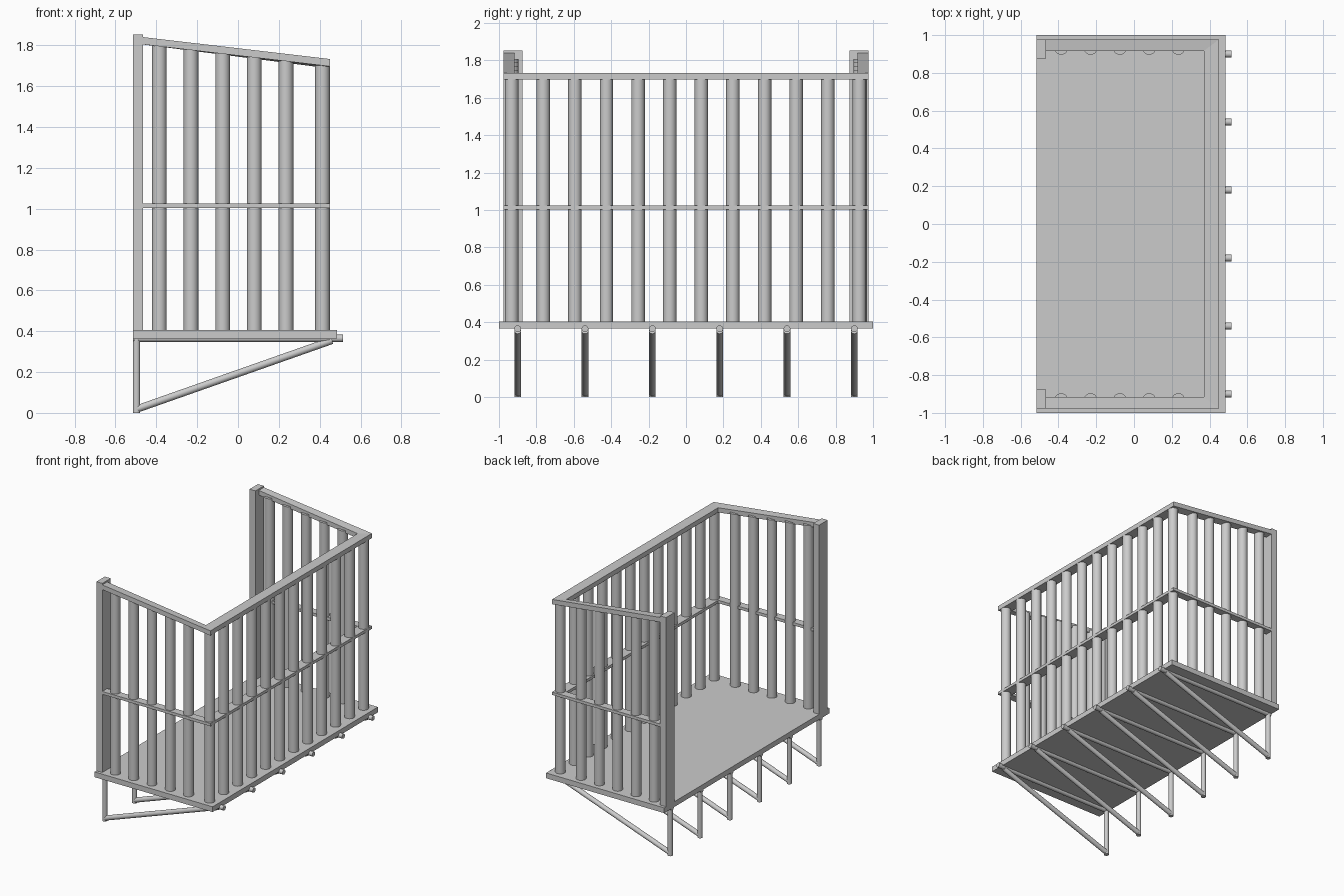
import bpy
import bmesh
import math
from mathutils import Vector

cube = bpy.data.objects.get("Cube")
if cube:
    bpy.data.objects.remove(cube, do_unlink=True)

steel = bpy.data.materials.new("grey_steel")
steel.use_nodes = True
steel.diffuse_color = (0.6, 0.6, 0.6, 1)
steel.node_tree.nodes["Principled BSDF"].inputs["Base Color"].default_value = (0.6, 0.6, 0.6, 1)


def finish(name, bm, smooth=False):
    """Turn a bmesh into a named object in the scene."""
    bmesh.ops.recalc_face_normals(bm, faces=bm.faces)
    mesh = bpy.data.meshes.new(name)
    bm.to_mesh(mesh)
    bm.free()
    mesh.materials.append(steel)
    obj = bpy.data.objects.new(name, mesh)
    bpy.context.collection.objects.link(obj)
    if smooth:
        bpy.ops.object.select_all(action="DESELECT")
        bpy.context.view_layer.objects.active = obj
        obj.select_set(True)
        bpy.ops.object.shade_smooth_by_angle(angle=math.radians(40))
    return obj


def box(name, low, high):
    low, high = Vector(low), Vector(high)
    bm = bmesh.new()
    bmesh.ops.create_cube(bm, size=1)
    bmesh.ops.scale(bm, vec=high - low, verts=bm.verts)
    bmesh.ops.translate(bm, vec=(low + high) / 2, verts=bm.verts)
    return finish(name, bm)


def add_rod(bm, start, end, radius, sides=20):
    """Capped cylinder between two points."""
    start, end = Vector(start), Vector(end)
    axis = end - start
    rod = bmesh.ops.create_cone(bm, cap_ends=True, segments=sides, radius1=radius,
                                radius2=radius, depth=axis.length)
    turn = Vector((0, 0, 1)).rotation_difference(axis).to_matrix()
    bmesh.ops.rotate(bm, cent=(0, 0, 0), matrix=turn, verts=rod["verts"])
    bmesh.ops.translate(bm, vec=(start + end) / 2, verts=rod["verts"])


WALL_X = -0.48
OUTER = Vector((0.45, 0.977))
INNER = Vector((0.37, 0.917))


def u_rail(name, z_wall, z_front, thick):
    """Mitred rail running round three sides, sloping down from the wall."""
    bm = bmesh.new()
    rings = []
    for side, at_wall in ((-1, True), (-1, False), (1, False), (1, True)):
        z = z_wall if at_wall else z_front
        ring = []
        for edge, height in ((OUTER, z), (INNER, z), (INNER, z - thick), (OUTER, z - thick)):
            x = WALL_X if at_wall else edge.x
            ring.append(bm.verts.new((x, side * edge.y, height)))
        rings.append(ring)
    for a, b in zip(rings, rings[1:]):
        for i in range(4):
            j = (i + 1) % 4
            bm.faces.new((a[i], a[j], b[j], b[i]))
    bm.faces.new(rings[0])
    bm.faces.new(rings[-1])
    return finish(name, bm)


# Floor and rails
FLOOR_TOP = 0.405
box("floor_slab", (-0.515, -1, 0.365), (0.485, 1, FLOOR_TOP))
u_rail("top_rail", 1.842, 1.733, 0.036)
u_rail("middle_rail", 1.025, 1.025, 0.022)

# Wall posts at the open back
for label, side in (("right", -1), ("left", 1)):
    ys = sorted((side * 0.875, side * 0.977))
    box(f"{label}_wall_post", (-0.515, ys[0], 0.39), (-0.465, ys[1], 1.852))

# Front bars
BAR = 0.036
bm = bmesh.new()
for i in range(12):
    y = -0.932 + 0.169 * i
    add_rod(bm, (0.414, y, FLOOR_TOP - 0.01), (0.414, y, 1.715), BAR)
finish("front_bars", bm, smooth=True)

# Side bars, cut to the slope of the top rail
for label, side in (("right", -1), ("left", 1)):
    bm = bmesh.new()
    for i in range(5):
        x = -0.385 + 0.155 * i
        top = 1.82 - 0.128 * (x - WALL_X)
        add_rod(bm, (x, side * 0.932, FLOOR_TOP - 0.01), (x, side * 0.932, top), BAR)
    finish(f"{label}_side_bars", bm, smooth=True)

# Triangular brackets below the floor
TUBE = 0.018
for i in range(6):
    y = -0.9 + 0.36 * i
    bm = bmesh.new()
    add_rod(bm, (-0.515, y, 0.365), (0.515, y, 0.365), TUBE)
    add_rod(bm, (-0.497, y, 0), (-0.497, y, 0.365), TUBE)
    add_rod(bm, (-0.495, y, 0.019), (0.46, y, 0.355), TUBE)
    finish(f"support_bracket_{i + 1}", bm, smooth=True)
